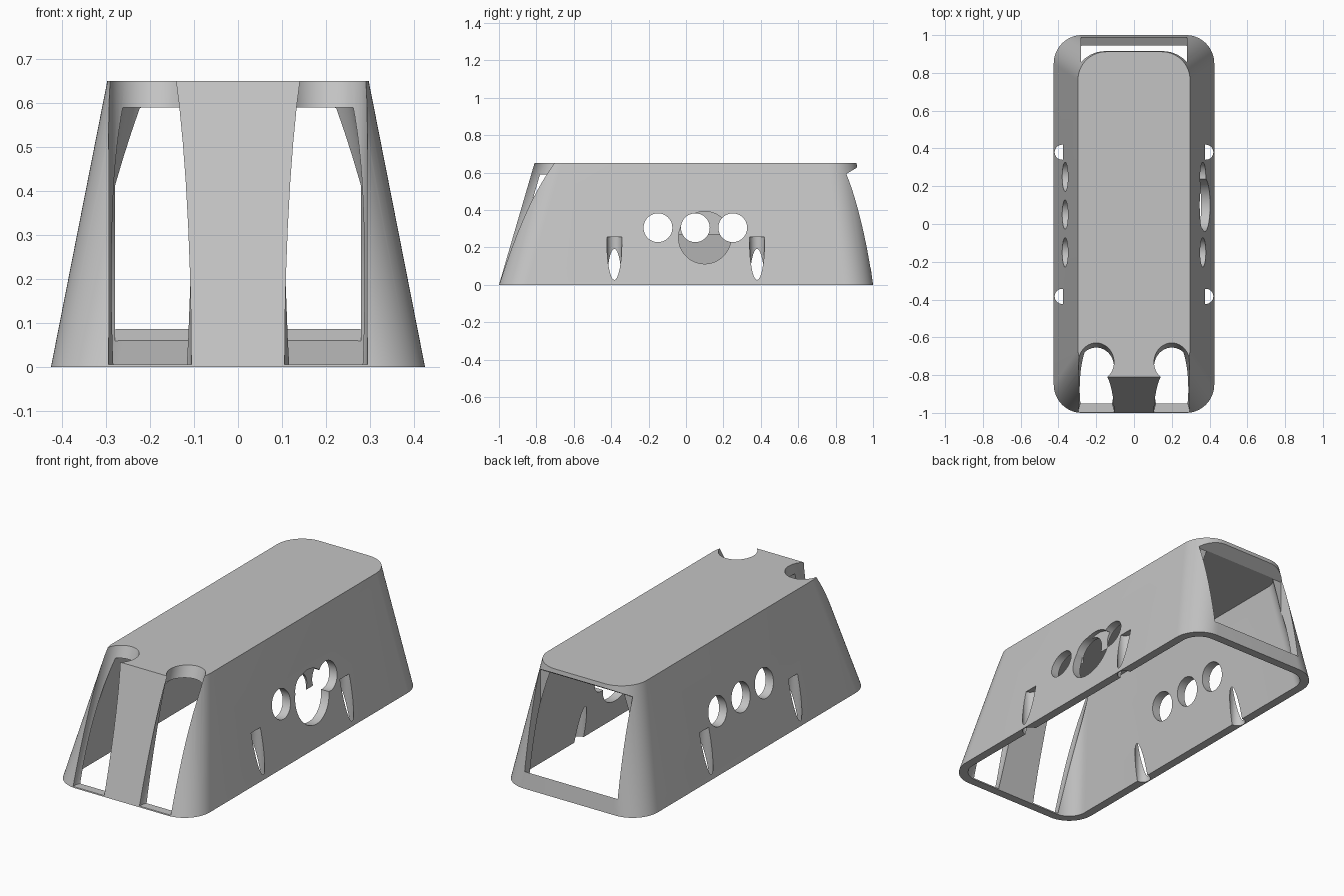
import bpy, bmesh, math
from mathutils import Vector

cube = bpy.data.objects.get("Cube")
if cube:
    bpy.data.objects.remove(cube, do_unlink=True)

HEIGHT, WALL, CEILING = 0.65, 0.047, 0.59

grey = bpy.data.materials.new("plain grey")
grey.use_nodes = True
tone = (0.55, 0.55, 0.55, 1)
grey.diffuse_color = tone
grey.node_tree.nodes["Principled BSDF"].inputs["Base Color"].default_value = tone


def finish(name, bm):
    bmesh.ops.recalc_face_normals(bm, faces=bm.faces)
    mesh = bpy.data.meshes.new(name)
    bm.to_mesh(mesh)
    bm.free()
    obj = bpy.data.objects.new(name, mesh)
    bpy.context.collection.objects.link(obj)
    mesh.materials.append(grey)
    return obj


def loft(name, rings):
    """Closed solid through rings with equal point counts."""
    bm = bmesh.new()
    loops = [[bm.verts.new(p) for p in ring] for ring in rings]
    n = len(loops[0])
    for a, b in zip(loops, loops[1:]):
        for i in range(n):
            j = (i + 1) % n
            bm.faces.new((a[i], a[j], b[j], b[i]))
    bm.faces.new(loops[0][::-1])
    bm.faces.new(loops[-1])
    return finish(name, bm)


def rounded_ring(z, inset, radius, steps=16):
    """Rounded rectangle of the tapering body at height z."""
    t = z / HEIGHT
    half = 0.425 - 0.128 * t - inset
    front, back = -1 + 0.19 * t + inset, 1 - 0.088 * t - inset
    corners = [(half, back), (-half, back), (-half, front), (half, front)]
    points = []
    for k, (x, y) in enumerate(corners):
        cx = x - math.copysign(radius, x)
        cy = y - radius if y > 0 else y + radius
        for s in range(steps + 1):
            a = math.pi / 2 * (k + s / steps)
            points.append((cx + radius * math.cos(a), cy + radius * math.sin(a), z))
    return points


def rod(name, start, end, radius, sides=48):
    """Cylinder between two points."""
    start, end = Vector(start), Vector(end)
    axis = end - start
    turn = axis.to_track_quat('Z', 'Y')
    circle = [turn @ Vector((radius * math.cos(2 * math.pi * i / sides),
                             radius * math.sin(2 * math.pi * i / sides), 0))
              for i in range(sides)]
    return loft(name, [[p + q for q in circle] for p in (start, end)])


# Tapered body
body = loft("tapered_cover", [rounded_ring(0, 0, 0.15), rounded_ring(HEIGHT, 0, 0.15)])

# Hollow interior, open below
cutters = [loft("cavity_cutter", [rounded_ring(-0.05, WALL, 0.105),
                                  rounded_ring(CEILING, WALL, 0.105)])]

# Rear window with a sloping sill and lintel
profile = [(0.85, 0.002), (1.1, 0.155), (1.1, 0.74), (0.85, 0.588)]
cutters.append(loft("rear_window_cutter",
                    [[(x, y, z) for y, z in profile] for x in (-0.28, 0.28)]))

# Leaning front slots, leaving a thin lip at the base
for side in (-1, 1):
    slot = rod("front_slot_cutter", (side * 0.2, -1.082, -0.2),
               (side * 0.2, -0.69, 0.75), 0.094)
    for v in slot.data.vertices:
        if v.co.z < 0.3:
            # level the lower end by sliding along the slot axis
            k = (0.006 - v.co.z) / 0.95
            v.co += Vector((0, 0.392, 0.95)) * k
    cutters.append(slot)

# Round side holes
for y in (-0.15, 0.05, 0.25):
    cutters.append(rod("side_hole_cutter", (-0.6, y, 0.305), (0.6, y, 0.305), 0.077))

# Large flat-bottomed pocket on the left side
cutters.append(rod("left_pocket_cutter", (0.325, 0.1, 0.252), (0.6, 0.1, 0.252), 0.14, 64))

# Upright grooves in the lower side walls
for side in (-1, 1):
    for y in (-0.383, 0.38):
        cutters.append(rod("side_groove_cutter", (side * 0.38, y, -0.1),
                           (side * 0.38, y, 0.255), 0.04, 32))

# Cut everything out of the body
bpy.context.view_layer.objects.active = body
for cutter in cutters:
    cutter.hide_render = True
    mod = body.modifiers.new("cut", 'BOOLEAN')
    mod.operation = 'DIFFERENCE'
    mod.solver = 'EXACT'
    mod.object = cutter
    bpy.ops.object.modifier_apply(modifier=mod.name)
    bpy.data.objects.remove(cutter, do_unlink=True)

# Smooth rounded surfaces, sharp edges
bpy.ops.object.select_all(action='DESELECT')
body.select_set(True)
bpy.ops.object.shade_smooth_by_angle(angle=math.radians(30))
